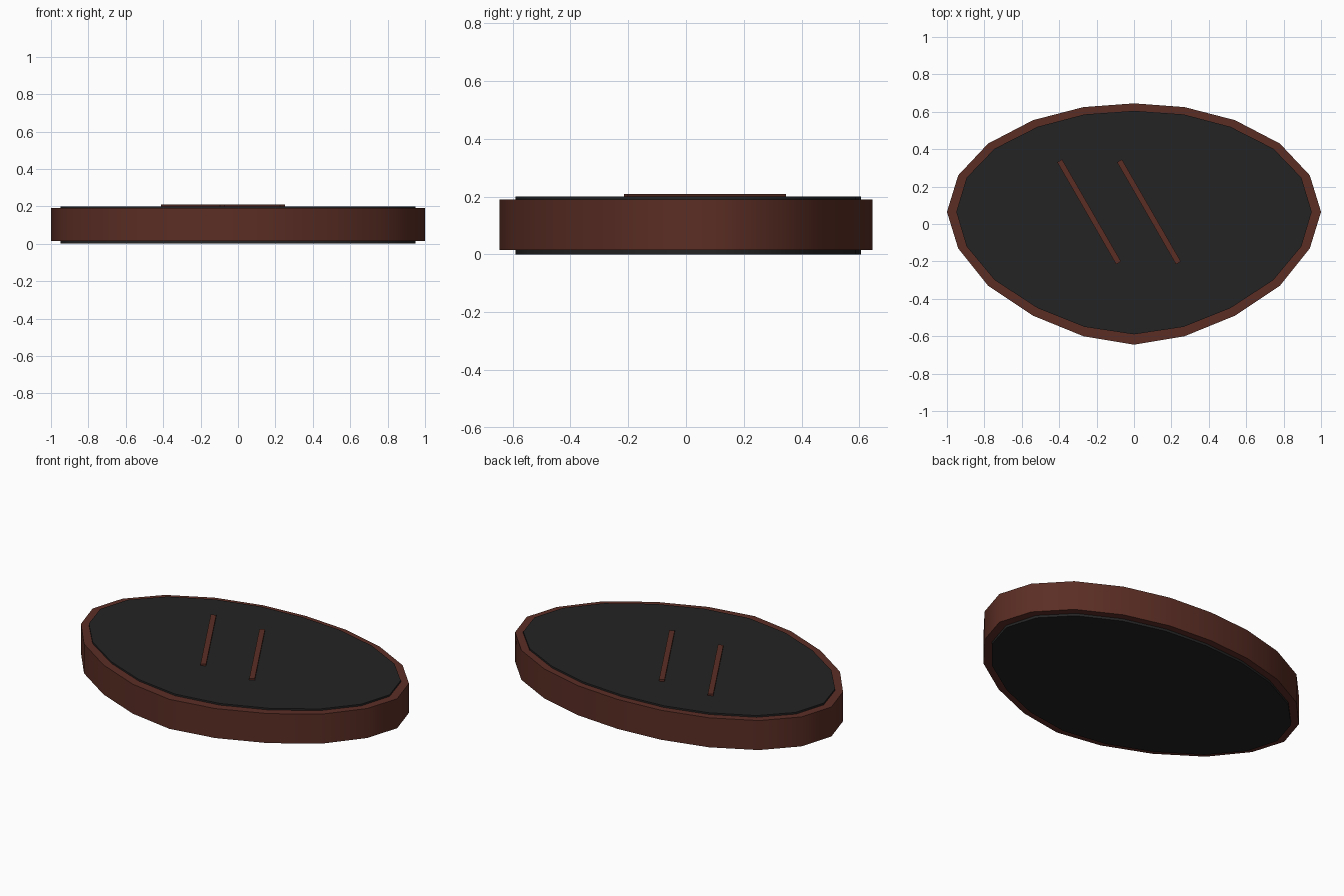
import bpy
import bmesh
from math import radians

if "Cube" in bpy.data.objects:
    bpy.data.objects.remove(bpy.data.objects["Cube"], do_unlink=True)


def make_material(name, rgb):
    mat = bpy.data.materials.new(name)
    mat.use_nodes = True
    colour = (*rgb, 1)
    mat.diffuse_color = colour
    mat.node_tree.nodes["Principled BSDF"].inputs["Base Color"].default_value = colour
    return mat


brown = make_material("brown wood", (0.105, 0.027, 0.018))
black = make_material("dark glass", (0.0175, 0.0175, 0.0175))

# Right half of each faceted oval, from back to front
OUTER = [(0, 0.645), (0.27, 0.625), (0.54, 0.555), (0.78, 0.43), (0.94, 0.26), (1, 0.065),
         (0.94, -0.13), (0.78, -0.33), (0.54, -0.49), (0.27, -0.60), (0, -0.645)]
INNER = [(0, 0.605), (0.265, 0.586), (0.515, 0.52), (0.745, 0.403), (0.895, 0.248), (0.95, 0.065),
         (0.895, -0.12), (0.745, -0.30), (0.515, -0.45), (0.265, -0.55), (0, -0.59)]


def full_loop(half):
    return half + [(-x, y) for x, y in half[-2:0:-1]]


def finish(bm, name, mat, smooth=True):
    bmesh.ops.recalc_face_normals(bm, faces=bm.faces)
    mesh = bpy.data.meshes.new(name)
    bm.to_mesh(mesh)
    bm.free()
    mesh.materials.append(mat)
    obj = bpy.data.objects.new(name, mesh)
    bpy.context.collection.objects.link(obj)
    if smooth:
        bpy.ops.object.select_all(action="DESELECT")
        obj.select_set(True)
        bpy.context.view_layer.objects.active = obj
        bpy.ops.object.shade_smooth_by_angle(angle=radians(40))
    return obj


# Oval frame: rectangular section swept around both outlines
bm = bmesh.new()
loops = [[bm.verts.new((x, y, z)) for x, y in full_loop(half)]
         for half, z in ((OUTER, 0.015), (OUTER, 0.19), (INNER, 0.19), (INNER, 0.015))]
count = len(loops[0])
for k in range(4):
    a, b = loops[k], loops[(k + 1) % 4]
    for i in range(count):
        j = (i + 1) % count
        bm.faces.new((a[i], a[j], b[j], b[i]))
finish(bm, "oval_frame", brown)

# Glass panel, slightly proud of the frame on both sides
bm = bmesh.new()
base = bm.faces.new([bm.verts.new((x, y, 0)) for x, y in full_loop(INNER)])
top = bmesh.ops.extrude_face_region(bm, geom=[base], use_keep_orig=True)
bmesh.ops.translate(bm, vec=(0, 0, 0.2),
                    verts=[g for g in top["geom"] if isinstance(g, bmesh.types.BMVert)])
finish(bm, "glass_panel", black)

# Two slanted glint bars on top
for name, x in (("right_glint_bar", -0.24), ("left_glint_bar", 0.08)):
    bm = bmesh.new()
    bmesh.ops.create_cube(bm, size=1)
    bmesh.ops.scale(bm, vec=(0.63, 0.03, 0.02), verts=bm.verts)
    bar = finish(bm, name, brown, smooth=False)
    bar.location = (x, 0.065, 0.2)
    bar.rotation_euler.z = radians(-60)
